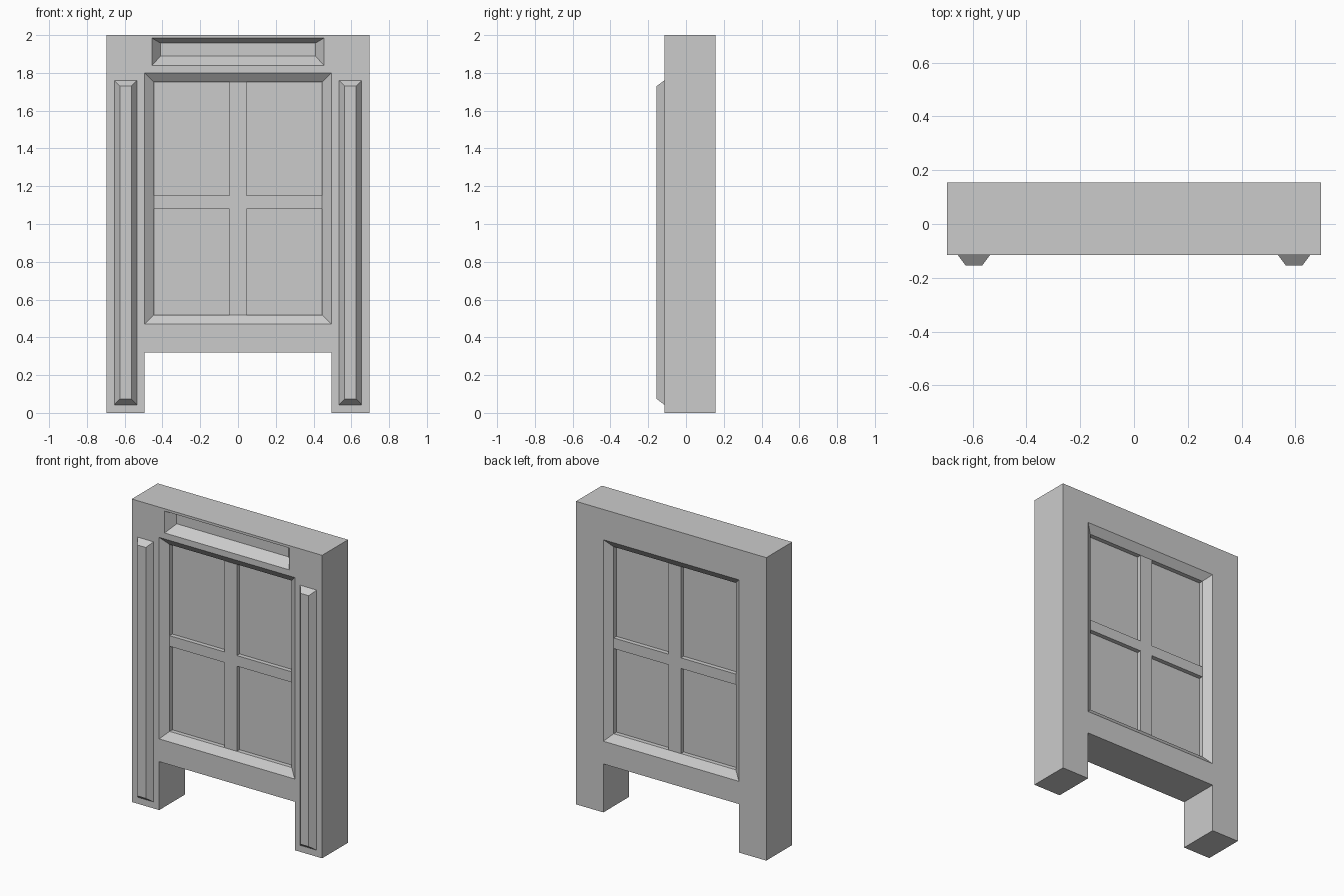
import bpy, bmesh

if "Cube" in bpy.data.objects:
    bpy.data.objects.remove(bpy.data.objects["Cube"])

FRONT, BACK = -0.115, 0.155


def make(name, bm):
    bmesh.ops.recalc_face_normals(bm, faces=bm.faces[:])
    me = bpy.data.meshes.new(name)
    bm.to_mesh(me)
    bm.free()
    ob = bpy.data.objects.new(name, me)
    bpy.context.collection.objects.link(ob)
    return ob


def loft(name, rings):
    """Closed solid through stacked outlines: [(y, [(x, z), ...]), ...]"""
    bm = bmesh.new()
    loops = [[bm.verts.new((x, y, z)) for x, z in pts] for y, pts in rings]
    n = len(loops[0])
    for a, b in zip(loops, loops[1:]):
        for i in range(n):
            j = (i + 1) % n
            bm.faces.new((a[i], a[j], b[j], b[i]))
    bm.faces.new(loops[0])
    bm.faces.new(loops[-1])
    return make(name, bm)


def rect(x0, x1, z0, z1):
    return [(x0, z0), (x1, z0), (x1, z1), (x0, z1)]


def beyond(outer, inner, t=0.25):
    """Continue a splayed edge past the wall face for a clean cut."""
    return [(o[0] + (o[0] - i[0]) * t, o[1] + (o[1] - i[1]) * t)
            for o, i in zip(outer, inner)]


def cut(target, cutter):
    mod = target.modifiers.new("cut", 'BOOLEAN')
    mod.operation = 'DIFFERENCE'
    mod.solver = 'EXACT'
    mod.object = cutter
    cutter.hide_render = True
    bpy.context.view_layer.objects.active = target
    bpy.ops.object.modifier_apply(modifier=mod.name)
    bpy.data.objects.remove(cutter)


# Wall panel standing on two legs
W, L, H = 0.695, 0.495, 0.32
outline = [(-W, 0), (-L, 0), (-L, H), (L, H), (L, 0), (W, 0), (W, 2), (-W, 2)]
wall = loft("wall_frame", [(FRONT, outline), (BACK, outline)])

# Window opening, splayed on both faces
S = 0.038
outer, inner = rect(-0.495, 0.495, 0.47, 1.80), rect(-0.446, 0.446, 0.518, 1.752)
far = beyond(outer, inner)
cut(wall, loft("window_cutter", [(FRONT - S * 0.25, far), (FRONT + S, inner),
                                 (BACK - S, inner), (BACK + S * 0.25, far)]))

# Shallow splayed recess above the window
D = 0.06
outer = rect(-0.455, 0.455, 1.84, 1.984)
back = rect(-0.409, 0.409, 1.89, 1.957)
cut(wall, loft("recess_cutter", [(FRONT - D * 0.25, beyond(outer, back)),
                                 (FRONT + D, back)]))

# Window pane slab
loft("window_panes", [(FRONT + 0.067, inner), (BACK - 0.067, inner)])

# Cross-shaped glazing bars
X, B, Z0, Z1, M0, M1 = 0.446, 0.045, 0.518, 1.752, 1.08, 1.15
cross = [(-B, Z0), (B, Z0), (B, M0), (X, M0), (X, M1), (B, M1),
         (B, Z1), (-B, Z1), (-B, M1), (-X, M1), (-X, M0), (-B, M0)]
loft("glazing_bars", [(FRONT + S, cross), (BACK - S, cross)])

# Chamfered strips on the front of each side post
for side, c in (("left", -0.595), ("right", 0.595)):
    loft(side + "_post_strip", [
        (FRONT, rect(c - 0.06, c + 0.06, 0.043, 1.76)),
        (-0.155, rect(c - 0.03, c + 0.03, 0.074, 1.73))])
